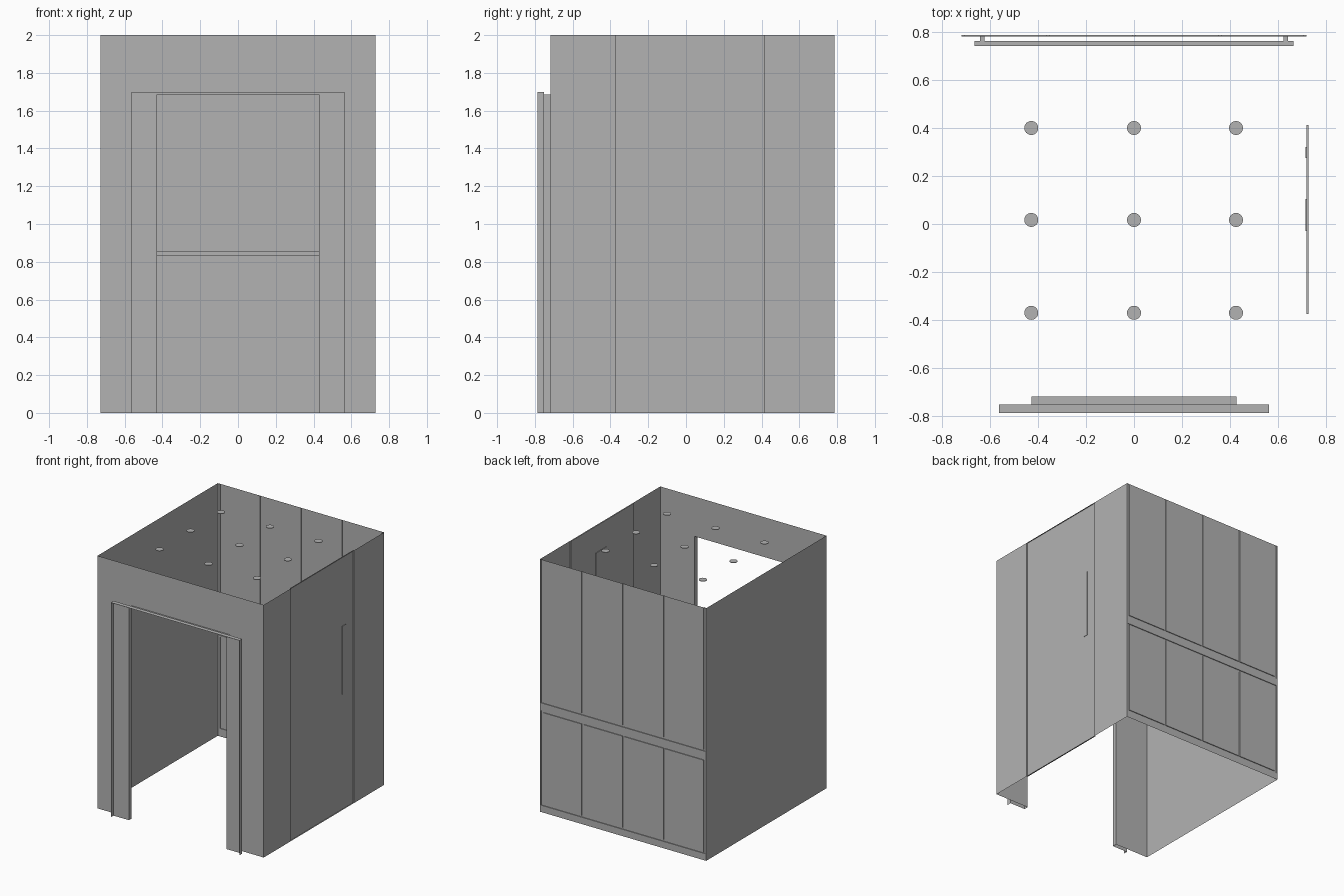
import bpy, bmesh
from mathutils import Matrix, Vector

cube = bpy.data.objects.get("Cube")
if cube:
    bpy.data.objects.remove(cube, do_unlink=True)

steel = bpy.data.materials.new("grey_steel")
steel.use_nodes = True
grey = (0.45, 0.45, 0.45, 1)
steel.diffuse_color = grey
steel.node_tree.nodes["Principled BSDF"].inputs["Base Color"].default_value = grey


def finish(name, bm):
    mesh = bpy.data.meshes.new(name)
    bm.to_mesh(mesh)
    bm.free()
    mesh.materials.append(steel)
    obj = bpy.data.objects.new(name, mesh)
    bpy.context.collection.objects.link(obj)
    return obj


def sheet(name, us, vs, place, hole=None, groove=None, shift=(0, 0, 0)):
    """Grid sheet; cells matching hole are left out, groove cells are pushed by shift."""
    bm = bmesh.new()
    verts = [[bm.verts.new(place(u, v)) for v in vs] for u in us]
    pushed = []
    for i in range(len(us) - 1):
        for j in range(len(vs) - 1):
            u, v = (us[i] + us[i + 1]) / 2, (vs[j] + vs[j + 1]) / 2
            if hole and hole(u, v):
                continue
            f = bm.faces.new((verts[i][j], verts[i + 1][j], verts[i + 1][j + 1], verts[i][j + 1]))
            if groove and groove(u, v):
                pushed.append(f)
    if pushed:
        out = bmesh.ops.extrude_face_region(bm, geom=pushed)["geom"]
        moved = [g for g in out if isinstance(g, bmesh.types.BMVert)]
        bmesh.ops.translate(bm, verts=moved, vec=Vector(shift))
        bmesh.ops.delete(bm, geom=[f for f in pushed if f.is_valid], context="FACES_ONLY")
    bmesh.ops.delete(bm, geom=[v for v in bm.verts if not v.link_faces], context="VERTS")
    return finish(name, bm)


def box(name, lo, hi):
    bm = bmesh.new()
    bmesh.ops.create_cube(bm, size=1)
    lo, hi = Vector(lo), Vector(hi)
    for v in bm.verts:
        v.co = (lo + hi) / 2 + v.co * (hi - lo)
    return finish(name, bm)


W, H = 0.728, 2.0           # half width, height
FRONT, BACK = -0.718, 0.787
DOOR_W, DOOR_H = 0.428, 1.685
TRIM_W, TRIM_H = 0.563, 1.70
FACE, LIP = -0.753, -0.787  # depth of the door trim steps

# Side walls: plain on one side, a recessed middle panel on the other
sheet("right_wall", (FRONT, BACK), (0, H), lambda y, z: (-W, y, z))
sheet("left_wall", (FRONT, -0.374, 0.413, BACK), (0, H), lambda y, z: (W, y, z),
      groove=lambda y, z: abs(y) < 0.2, shift=(-0.009, 0, 0))

# Front wall with doorway
sheet("front_wall", (-W, -DOOR_W, DOOR_W, W), (0, DOOR_H, H), lambda x, z: (x, FRONT, z),
      hole=lambda x, z: abs(x) < DOOR_W and z < DOOR_H)

# Back wall with narrow joints between the panels
joints = (-0.712, -0.358, 0, 0.358, 0.712)
g = 0.006
bands = (0.06, 0.797, 0.87)
xs = [-W] + [j + s for j in joints for s in (-g, g)] + [W]
zs = [0] + [b + s for b in bands for s in (-g, g)] + [H]


def is_joint(x, z):
    across = abs(x) < 0.718 and any(abs(z - b) < g for b in bands)
    upright = any(abs(x - j) < g for j in joints)
    return across or (upright and (bands[0] < z < bands[1] or z > bands[2]))


sheet("back_wall", xs, zs, lambda x, z: (x, BACK, z), groove=is_joint, shift=(0, -0.006, 0))

# Door trim: reveal, face and outer lip
sheet("trim_face", (-TRIM_W, -DOOR_W, DOOR_W, TRIM_W), (0, DOOR_H, TRIM_H),
      lambda x, z: (x, FACE, z), hole=lambda x, z: abs(x) < DOOR_W and z < DOOR_H)
for name, half, top, y0, y1 in (("reveal", DOOR_W, DOOR_H, FRONT, FACE),
                                ("lip", TRIM_W, TRIM_H, FACE, LIP)):
    for side, s in (("left", 1), ("right", -1)):
        sheet(f"{side}_trim_{name}", (y0, y1), (0, top), lambda y, z: (s * half, y, z))
    sheet(f"top_trim_{name}", (-half, half), (y0, y1), lambda x, y: (x, y, top))

# Handrail on two brackets
rail = box("handrail", (-0.665, 0.741, 0.832), (0.665, 0.762, 0.858))
for side, s in (("left", 1), ("right", -1)):
    box(f"{side}_rail_bracket", (s * 0.632 - 0.01, 0.76, 0.836), (s * 0.632 + 0.01, BACK, 0.854))

# Control panels on the side wall
box("control_panel", (0.714, -0.03, 0.6), (0.718, 0.105, 1.79))
box("call_panel", (0.715, 0.275, 0.91), (0.722, 0.32, 1.45))

# Ceiling lamps
for row, y in enumerate((-0.37, 0.017, 0.40)):
    for col, x in enumerate((-0.428, 0, 0.425)):
        bm = bmesh.new()
        bmesh.ops.create_cone(bm, cap_ends=True, segments=32, radius1=0.029, radius2=0.029,
                              depth=0.004, matrix=Matrix.Translation((x, y, H - 0.002)))
        finish(f"ceiling_lamp_{row}_{col}", bm)
